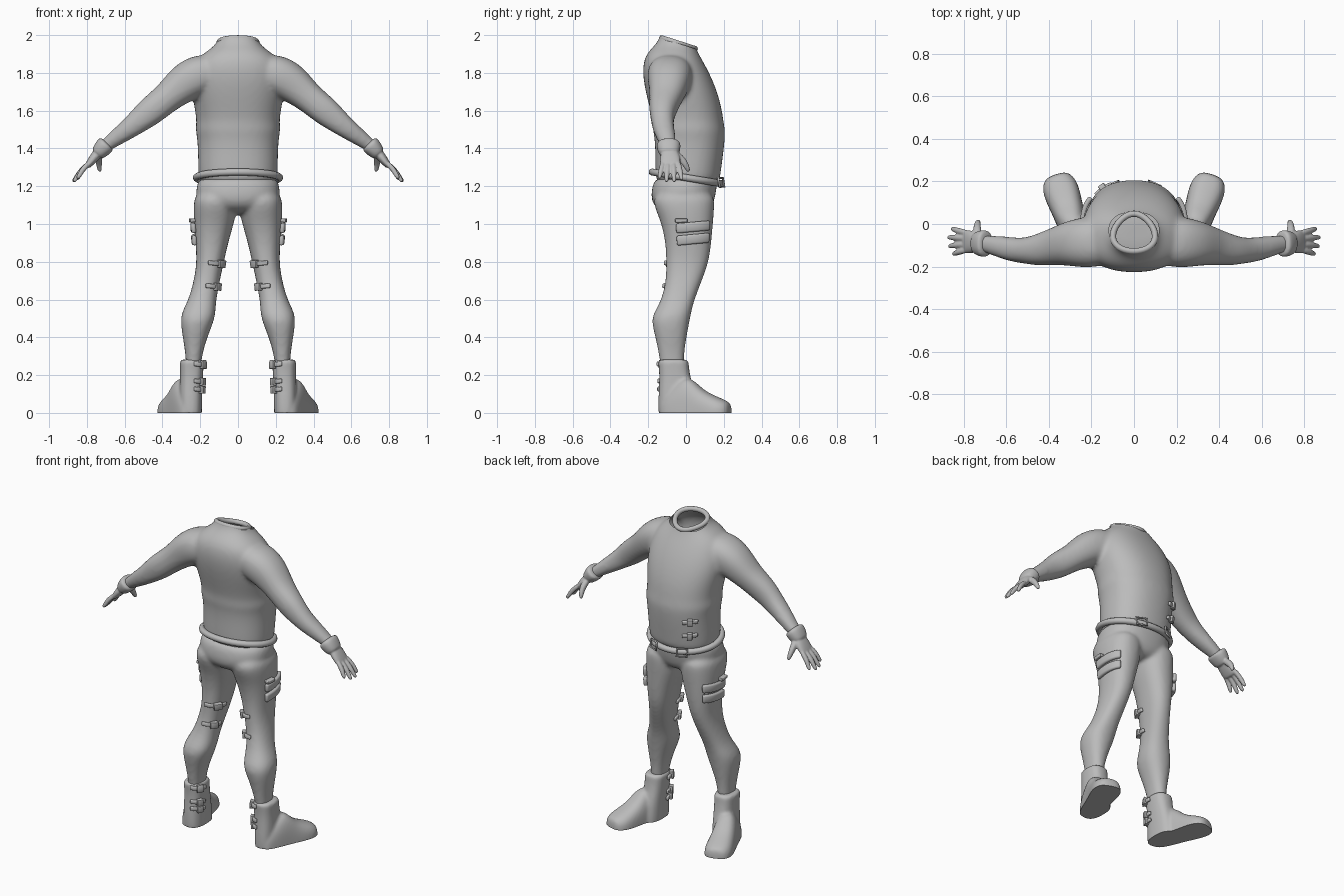
import bpy, bmesh, math
from mathutils import Vector as V

cube = bpy.data.objects.get("Cube")
if cube:
    bpy.data.objects.remove(cube)

mat = bpy.data.materials.new("plain grey")
mat.use_nodes = True
GREY = (0.5, 0.5, 0.5, 1)
mat.diffuse_color = GREY
mat.node_tree.nodes["Principled BSDF"].inputs["Base Color"].default_value = GREY


def add(name, mesh):
    ob = bpy.data.objects.new(name, mesh)
    bpy.context.collection.objects.link(ob)
    mesh.materials.clear()
    mesh.materials.append(mat)
    mesh.polygons.foreach_set("use_smooth", [True] * len(mesh.polygons))
    return ob


def bake(ob, name):
    """Replace an object by its evaluated mesh."""
    dg = bpy.context.evaluated_depsgraph_get()
    mesh = bpy.data.meshes.new_from_object(ob.evaluated_get(dg))
    bpy.data.objects.remove(ob)
    return add(name, mesh)


def loft(bm, rings, power=2.3, seg=24):
    """Closed skin through superellipse rings (centre, u, v)."""
    def sup(a):
        return math.copysign(abs(a) ** (2 / power), a)
    loops = []
    for c, u, v in rings:
        angs = [2 * math.pi * i / seg for i in range(seg)]
        loops.append([bm.verts.new(V(c) + V(u) * sup(math.cos(a)) + V(v) * sup(math.sin(a)))
                      for a in angs])
    for a, b in zip(loops, loops[1:]):
        for i in range(seg):
            j = (i + 1) % seg
            bm.faces.new((a[i], a[j], b[j], b[i]))
    bm.faces.new(loops[0][::-1])
    bm.faces.new(loops[-1])


def upright(rows):
    """Rings from (z, x min, x max, y min, y max)."""
    return [(((a + b) / 2, (c + d) / 2, z), ((b - a) / 2, 0, 0), (0, (d - c) / 2, 0))
            for z, a, b, c, d in rows]


def limb(path, side=V((0, 1, 0))):
    """Rings from (point, half width along side, half depth across it)."""
    pts = [V(p[0]) for p in path]
    out = []
    for i, (p, w, d) in enumerate(path):
        t = (pts[min(i + 1, len(pts) - 1)] - pts[max(i - 1, 0)]).normalized()
        u = (side - t * side.dot(t)).normalized()
        out.append((p, u * w, t.cross(u) * d))
    return out


def flip(rings):
    m = V((-1, 1, 1))
    return [(V(c) * m, V(u) * m, V(v) * m) for c, u, v in rings]


def fuse(name, skins, voxel, rounds, power=2.3, mirror=False):
    """Merge overlapping skins into one smooth surface."""
    bm = bmesh.new()
    for s in skins:
        loft(bm, s, power)
    bmesh.ops.recalc_face_normals(bm, faces=bm.faces)
    mesh = bpy.data.meshes.new(name)
    bm.to_mesh(mesh)
    ob = add(name, mesh)
    ob.modifiers.new("sub", "SUBSURF").levels = 2
    r = ob.modifiers.new("remesh", "REMESH")
    r.mode, r.voxel_size, r.use_smooth_shade = "VOXEL", voxel, True
    s = ob.modifiers.new("smooth", "SMOOTH")
    s.factor, s.iterations = 0.5, rounds
    ob = bake(ob, name)
    if mirror:
        ob.modifiers.new("mirror", "MIRROR")
    return ob


def loop_tube(name, pts, r):
    cu = bpy.data.curves.new(name, "CURVE")
    cu.dimensions, cu.bevel_depth, cu.bevel_resolution = "3D", r, 3
    sp = cu.splines.new("POLY")
    sp.points.add(len(pts) - 1)
    for q, p in zip(sp.points, pts):
        q.co = (*p, 1)
    sp.use_cyclic_u = True
    ob = bpy.data.objects.new(name, cu)
    bpy.context.collection.objects.link(ob)
    bpy.context.view_layer.update()
    return bake(ob, name)


def band(name, target, centre, half, a0, a1, thick, slope=0, mirror=True):
    """Strap that hugs a surface, found by casting rays out from an inner axis."""
    bm = bmesh.new()
    cols, n = [], 14
    for i in range(n + 1):
        a = math.radians(a0 + (a1 - a0) * i / n)
        d = V((math.cos(a), math.sin(a), 0))
        col = []
        for k in (-1, 0, 1):
            o = V(centre) + V((0, 0, k * half + slope * (i / n - 0.5)))
            hit, p, _, _ = target.ray_cast(o, d)
            col.append(bm.verts.new(p if hit else o + d * 0.1))
        cols.append(col)
    for a, b in zip(cols, cols[1:]):
        for k in (0, 1):
            bm.faces.new((a[k], b[k], b[k + 1], a[k + 1]))
    mesh = bpy.data.meshes.new(name)
    bm.to_mesh(mesh)
    ob = add(name, mesh)
    s = ob.modifiers.new("thick", "SOLIDIFY")
    s.thickness, s.offset = thick, 0.8
    b = ob.modifiers.new("round", "BEVEL")
    b.width, b.segments = min(thick, half) * 0.4, 2
    if mirror:
        ob.modifiers.new("mirror", "MIRROR")


def buckle(name, target, centre, a0, a1, mirror=True):
    band(name + "_strap", target, centre, 0.012, a0, a1, 0.014, 0.01, mirror)
    mid, w = (a0 + a1) / 2, (a1 - a0) * 0.16
    band(name + "_plate", target, centre, 0.02, mid - w, mid + w, 0.026, 0, mirror)


# Shirt: torso with both arms
torso = upright([(z, -x, x, b, f) for z, x, b, f in (
    (1.2, .2, -.15, .175), (1.25, .212, -.165, .182), (1.38, .213, -.163, .2), (1.46, .218, -.168, .208),
    (1.5, .228, -.178, .208), (1.54, .22, -.175, .2), (1.62, .232, -.195, .19), (1.72, .25, -.22, .16),
    (1.81, .245, -.232, .12), (1.88, .215, -.222, .08), (1.925, .15, -.19, .055),
    (1.96, .108, -.15, .045), (2.02, .098, -.13, .04), (2.08, .098, -.13, .04))])
arm = limb([((.1, -.08, 1.82), .1, .08), ((.2, -.085, 1.795), .125, .11), ((.29, -.09, 1.745), .11, .105),
            ((.37, -.105, 1.672), .088, .078), ((.46, -.125, 1.6), .072, .079), ((.52, -.125, 1.55), .06, .066),
            ((.57, -.12, 1.51), .058, .056), ((.64, -.105, 1.46), .05, .045), ((.7, -.092, 1.415), .04, .034),
            ((.74, -.09, 1.385), .035, .03)])
shirt = fuse("shirt", [torso, arm, flip(arm)], 0.012, 10)

# Neck opening, slanting down to the chest
bm = bmesh.new()
bm.from_mesh(shirt.data)
bmesh.ops.bisect_plane(bm, geom=bm.verts[:] + bm.edges[:] + bm.faces[:],
                       plane_co=(0, -.13, 1.985), plane_no=(0, .32, 1), clear_outer=True)
bm.to_mesh(shirt.data)
bm.free()

ring = [2 * math.pi * i / 48 for i in range(48)]
collar = []
for a in ring:
    y = -.04 + .088 * math.sin(a)
    collar.append((.097 * math.cos(a) * (1 - .22 * math.sin(a)), y, 1.985 - .32 * (y + .13)))
loop_tube("collar", collar, .015)

# Trousers: hips with both legs
hips = upright([(1.26, -.205, .205, -.16, .17), (1.2, -.222, .222, -.18, .165), (1.14, -.225, .225, -.188, .155),
                (1.09, -.19, .19, -.17, .14), (1.05, -.12, .12, -.1, .1)])
leg = upright([(1.18, .02, .225, -.17, .15), (1.1, .004, .237, -.175, .152), (1.02, .016, .234, -.135, .145),
               (.9, .052, .226, -.108, .135), (.8, .074, .218, -.106, .122), (.7, .096, .234, -.106, .085),
               (.6, .115, .262, -.13, .045), (.54, .118, .295, -.165, .03), (.49, .125, .306, -.186, .02),
               (.4, .163, .293, -.162, .003), (.3, .192, .276, -.142, -.012), (.2, .2, .275, -.13, -.01)])
trousers = fuse("trousers", [hips, leg, flip(leg)], 0.011, 8)

# Belt, lower at the belly
belt = [(.22 * math.cos(a), .002 + .18 * math.sin(a), 1.245 - .03 * math.sin(a)) for a in ring]
loop_tube("belt", belt, .019)
tilt = V((0, -.16, 1)).normalized()
for n, a in (("belt_buckle", 66), ("belt_loop", 115)):
    a = math.radians(a)
    c = V((.222 * math.cos(a), .004 + .184 * math.sin(a), 1.245 - .03 * math.sin(a)))
    t = V((-math.sin(a), math.cos(a), 0))
    loop_tube(n, [c + t * (.03 * i) + tilt * (.024 * j) + t.cross(tilt) * .016
                  for i, j in ((-1, -1), (1, -1), (1, 1), (-1, 1))], .006)

# Boots
shaft = upright([(.285, .182, .306, -.146, .012), (.27, .18, .308, -.148, .014), (.2, .185, .306, -.14, .02),
                 (.1, .19, .312, -.146, .05), (-.02, .19, .312, -.148, .06), (-.05, .2, .3, -.13, .05)])
heel, along = V((.244, -.135, 0)), V((.115, .34, 0)).normalized()
across = V((along.y, -along.x, 0))
foot = [(heel + along * t, across * w, (0, 0, h)) for t, w, h in (
    (0, .045, .06), (.05, .064, .12), (.13, .07, .19), (.18, .073, .18), (.23, .078, .128), (.28, .084, .1),
    (.33, .084, .08), (.365, .07, .064), (.39, .045, .05))]
boots = fuse("boots", [shaft, foot], 0.009, 5, 2.6)
for v in boots.data.vertices:
    v.co.z = max(v.co.z, 0)
boots.modifiers.new("mirror", "MIRROR")

# Hands with glove cuffs
cuff = limb([((.69, -.092, 1.43), .058, .045), ((.705, -.092, 1.415), .066, .052),
             ((.74, -.09, 1.375), .054, .04), ((.75, -.09, 1.365), .04, .03)])
palm = limb([((.73, -.09, 1.39), .04, .026), ((.755, -.085, 1.36), .052, .026),
             ((.785, -.083, 1.322), .056, .02), ((.802, -.083, 1.3), .05, .014)])
thumb = limb([((.735, -.06, 1.375), .02, .022), ((.738, -.02, 1.34), .02, .018),
              ((.735, .005, 1.305), .014, .014), ((.73, .014, 1.275), .01, .01)])
skins = [cuff, palm, thumb]
for root, tip, x, z in ((-.043, -.022, .858, 1.232), (-.068, -.062, .876, 1.222),
                        (-.095, -.104, .872, 1.222), (-.12, -.142, .852, 1.24)):
    a, b = V((.78, root, 1.33)), V((x, tip, z))
    skins.append(limb([(a, .014, .014), (a.lerp(b, .5) + V((.006, 0, .006)), .014, .014),
                       (a.lerp(b, .85), .012, .012), (b, .008, .008)]))
fuse("hands", skins, 0.005, 3, mirror=True)

# Straps and buckles
bpy.context.view_layer.update()
for i, z in enumerate((.985, .92)):
    band(f"thigh_band_{i}", trousers, (.14, .015, z), .026, -38, 62, .024, .015)
band("thigh_flap", trousers, (.14, .015, 1.02), .01, -38, -5, .03)
buckle("upper_leg_buckle", trousers, (.148, .005, .79), 195, 275)
buckle("knee_buckle", trousers, (.168, -.01, .668), 195, 272)
for i, z in enumerate((.255, .165, .122)):
    buckle(f"boot_buckle_{i}", boots, (.245, -.065, z), 185, 262)
for i, z in enumerate((1.42, 1.33)):
    buckle(f"belly_buckle_{i}", shirt, (0, 0, z), 119, 143, False)
